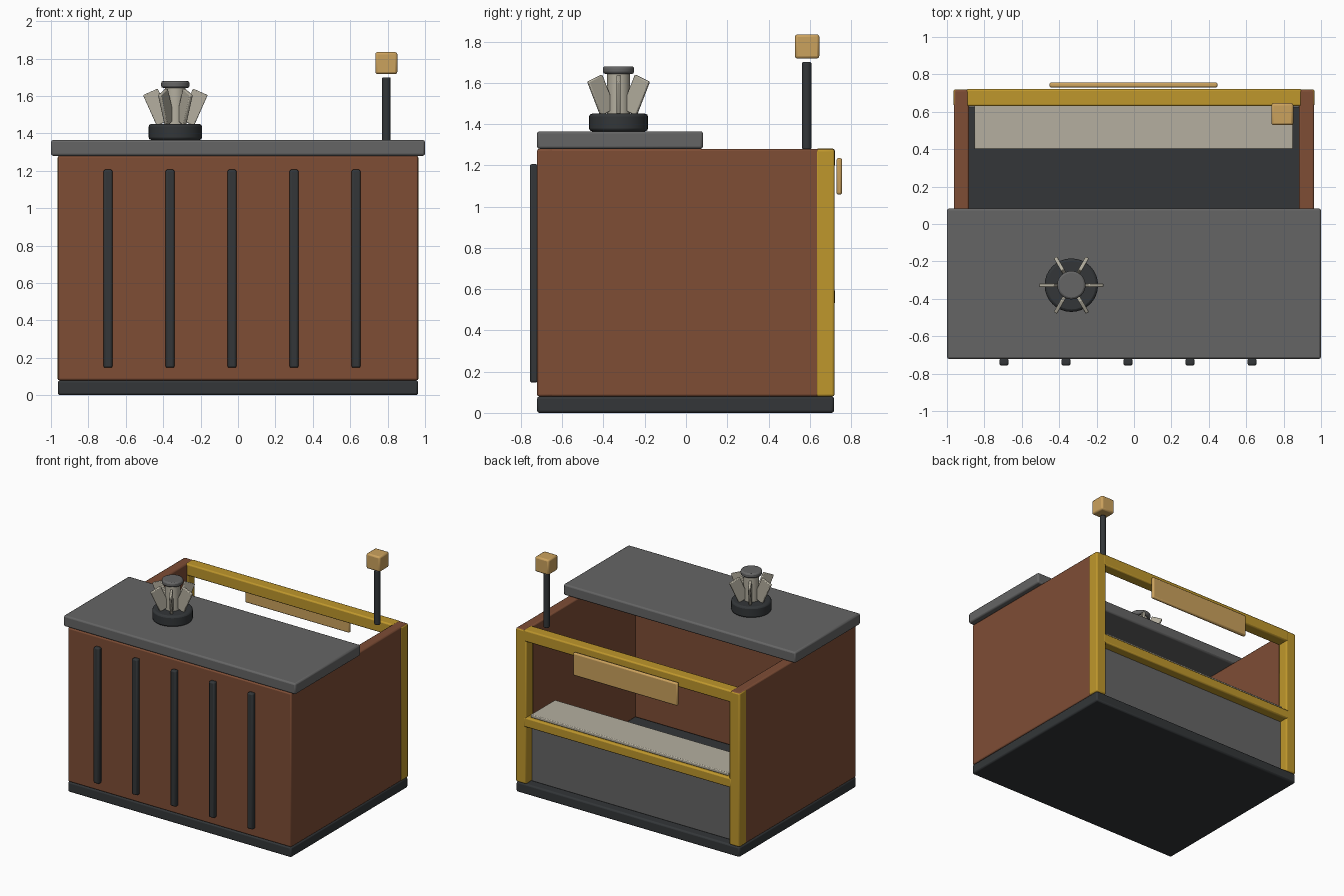
import bpy
from math import radians, cos, sin
from mathutils import Matrix

if "Cube" in bpy.data.objects:
    bpy.data.objects.remove(bpy.data.objects["Cube"])


def material(name, r, g, b):
    m = bpy.data.materials.new(name)
    m.diffuse_color = (r, g, b, 1)
    m.use_nodes = True
    m.node_tree.nodes["Principled BSDF"].inputs["Base Color"].default_value = m.diffuse_color
    return m


BROWN = material("rust_brown", 0.21, 0.075, 0.036)
DARK = material("dark_metal", 0.033, 0.037, 0.04)
GREY = material("mid_grey", 0.13, 0.13, 0.13)
YELLOW = material("yellow_paint", 0.52, 0.31, 0.025)
TAN = material("amber", 0.60, 0.36, 0.11)
BEIGE = material("pale_metal", 0.46, 0.43, 0.35)


def finish(name, mat, bevel):
    ob = bpy.context.object
    ob.name = name
    ob.data.materials.append(mat)
    mod = ob.modifiers.new("soft_edges", 'BEVEL')
    mod.width = bevel
    mod.segments = 2
    mod.limit_method = 'ANGLE'
    bpy.ops.object.shade_smooth_by_angle(angle=radians(35))
    return ob


def box(name, x, y, z, mat, bevel=0.01):
    """Box from (min, max) ranges on each axis."""
    bpy.ops.mesh.primitive_cube_add(size=1)
    size = [b - a for a, b in (x, y, z)]
    mid = [(a + b) / 2 for a, b in (x, y, z)]
    bpy.context.object.data.transform(Matrix.Diagonal((*size, 1)))
    bpy.context.object.location = mid
    return finish(name, mat, bevel)


def cylinder(name, x, y, z, radius, mat, bevel=0.01, sides=32):
    bpy.ops.mesh.primitive_cylinder_add(vertices=sides, radius=radius, depth=z[1] - z[0],
                                        location=(x, y, sum(z) / 2))
    return finish(name, mat, bevel)


# Floor, walls and partial roof
box("floor_base", (-0.963, 0.963), (-0.722, 0.718), (0, 0.08), DARK, 0.012)
box("front_wall", (-0.963, 0.963), (-0.722, -0.64), (0.08, 1.28), BROWN)
for side, s in (("left", -1), ("right", 1)):
    box(side + "_wall", sorted((s * 0.883, s * 0.963)), (-0.722, 0.718), (0.08, 1.28), BROWN)
    # Rear corner posts
    box(side + "_rear_post", sorted((s * 0.875, s * 0.965)), (0.63, 0.72), (0.08, 1.278), YELLOW)
box("roof", (-1, 1), (-0.722, 0.083), (1.28, 1.365), GREY, 0.012)

# Front ribs
for i in range(5):
    x = -0.695 + i * 0.3315
    box(f"front_rib_{i + 1}", (x - 0.024, x + 0.024), (-0.757, -0.718), (0.147, 1.206), DARK)

# Rear opening: beams, lower panel, shelf and blank sign board
box("rear_top_beam", (-0.897, 0.897), (0.63, 0.721), (1.19, 1.281), YELLOW)
box("rear_lower_beam", (-0.897, 0.897), (0.64, 0.722), (0.525, 0.6), YELLOW)
box("rear_panel", (-0.883, 0.883), (0.62, 0.65), (0.08, 0.56), GREY, 0.005)
box("shelf", (-0.853, 0.85), (0.4, 0.70), (0.6, 0.625), BEIGE, 0.006)
box("sign_board", (-0.452, 0.447), (0.729, 0.757), (1.058, 1.235), TAN)

# Roof ventilator with six tilted vanes
vx, vy = -0.335, -0.327
cylinder("vent_base", vx, vy, (1.365, 1.45), 0.143, DARK, 0.014)
cylinder("vent_core", vx, vy, (1.44, 1.65), 0.055, BEIGE, 0.004)
cylinder("vent_cap", vx, vy, (1.643, 1.68), 0.076, GREY, 0.011)
for i in range(6):
    a = radians(60 * i)
    vane = box(f"vent_vane_{i + 1}", (-0.043, 0.043), (-0.01, 0.01), (-0.09, 0.09), BEIGE, 0.005)
    vane.location = (vx + 0.097 * cos(a), vy + 0.097 * sin(a), 1.54)
    vane.rotation_euler = (0, radians(24), a)

# Lamp on a pole
cylinder("lamp_pole", 0.793, 0.585, (1.278, 1.70), 0.023, DARK, 0.006, 20)
box("lamp_cube", (0.734, 0.852), (0.528, 0.646), (1.717, 1.835), TAN, 0.012)
